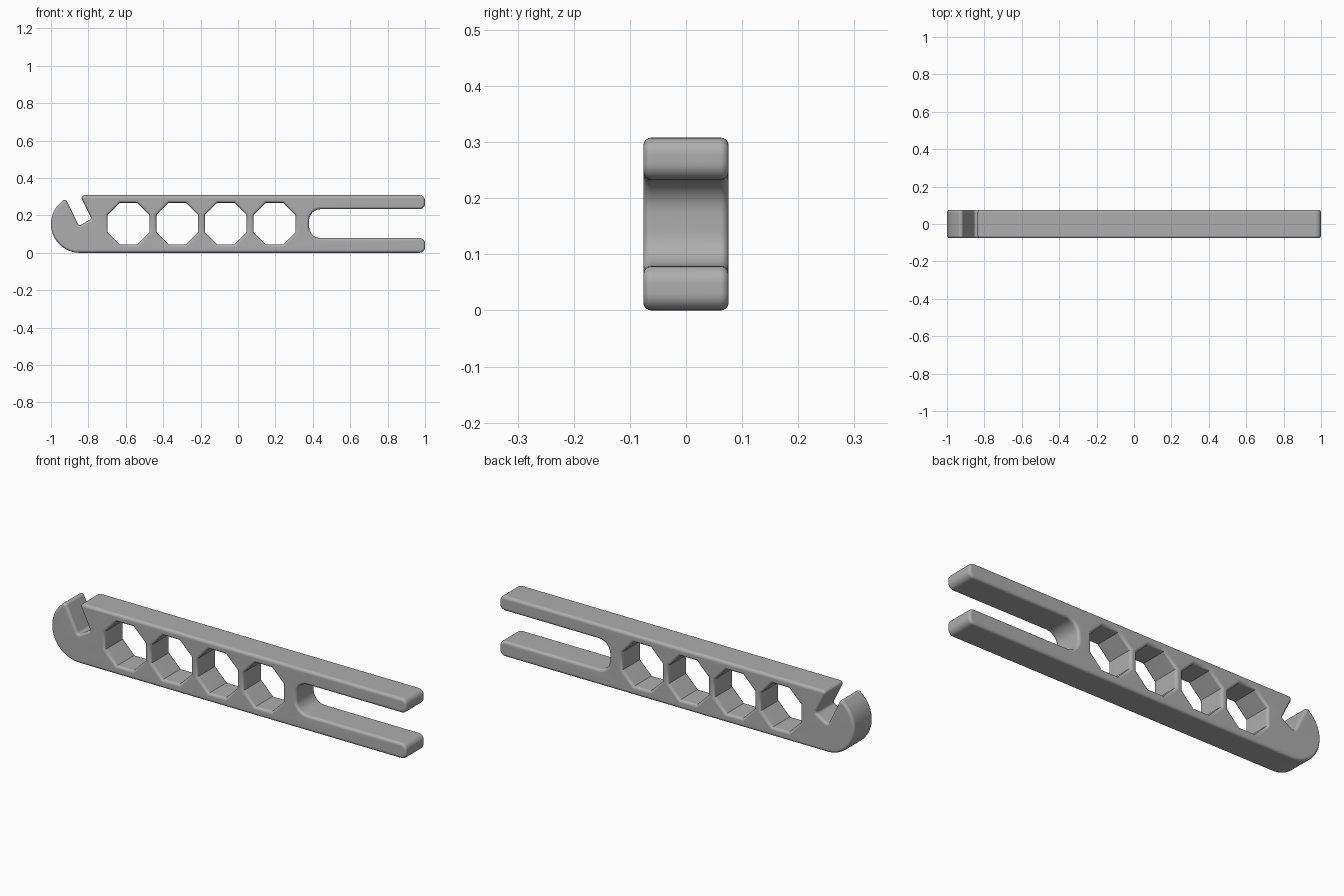
import bpy
from math import cos, sin, tan, pi, radians
from mathutils import Vector

cube = bpy.data.objects.get("Cube")
if cube:
    bpy.data.objects.remove(cube, do_unlink=True)

HEIGHT, THICK, BEVEL = 0.308, 0.152, 0.014
MID = HEIGHT / 2


def rounded(corners, steps=6):
    """Turn (x, z, radius) corners into a path with rounded corners."""
    path = []
    for i, (x, z, r) in enumerate(corners):
        p = Vector((x, z))
        if r == 0:
            path.append(p)
            continue
        a = (Vector(corners[i - 1][:2]) - p).normalized()
        b = (Vector(corners[(i + 1) % len(corners)][:2]) - p).normalized()
        half = a.angle(b) / 2
        centre = p + (a + b).normalized() * r / sin(half)
        start = p + a * r / tan(half) - centre
        end = p + b * r / tan(half) - centre
        sweep = start.angle(end)
        for k in range(steps + 1):
            t = k / steps
            path.append(centre + (start * sin((1 - t) * sweep)
                                  + end * sin(t * sweep)) / sin(sweep))
    return path


def add_outline(curve, points):
    spline = curve.splines.new("POLY")
    spline.points.add(len(points) - 1)
    for sp, p in zip(spline.points, points):
        sp.co = (p[0], p[1], 0, 1)
    spline.use_cyclic_u = True


# Round hook end, running from below its tip down to the underside
hook = [(MID * cos(a) - 1 + MID, MID + MID * sin(a), 0)
        for a in (radians(135 + 5 * k) for k in range(28))]

# Outline: hook, forked end with its slot, top edge and slanted notch
outline = rounded(hook + [
    (1, 0, 0.03), (1, 0.079, 0.03), (0.38, 0.079, 0.06),
    (0.38, 0.233, 0.06), (1, 0.233, 0.03), (1, HEIGHT, 0.03),
    (-0.845, HEIGHT, 0.015), (-0.783, 0.183, 0.012),
    (-0.85, 0.143, 0.012), (-0.923, 0.293, 0.015)])

curve = bpy.data.curves.new("wrench_body", "CURVE")
curve.dimensions = "2D"
curve.fill_mode = "BOTH"
curve.extrude = THICK / 2 - BEVEL
curve.bevel_depth = BEVEL
curve.bevel_resolution = 3
curve.offset = -BEVEL
add_outline(curve, outline)

# Row of four octagonal holes
for n in range(4):
    cx, r = -0.585 + 0.26 * n, 0.1115 / cos(pi / 8)
    add_outline(curve, [(cx + r * cos(pi / 8 + k * pi / 4),
                         MID + 0.002 + r * sin(pi / 8 + k * pi / 4)) for k in range(8)])

body = bpy.data.objects.new("wrench_body", curve)
bpy.context.collection.objects.link(body)
body.rotation_euler.x = pi / 2
bpy.ops.object.select_all(action="DESELECT")
body.select_set(True)
bpy.context.view_layer.objects.active = body
bpy.ops.object.convert(target="MESH")
body = bpy.context.object
bpy.ops.object.transform_apply(location=False, rotation=True, scale=False)

# Weld the caps to the rim
bpy.ops.object.mode_set(mode="EDIT")
bpy.ops.mesh.select_all(action="SELECT")
bpy.ops.mesh.remove_doubles(threshold=0.0002)
bpy.ops.mesh.normals_make_consistent(inside=False)
bpy.ops.object.mode_set(mode="OBJECT")
bpy.ops.object.shade_smooth_by_angle(angle=radians(35))

# Keep the broad faces flat beside the rounded rims
flat = body.modifiers.new("flat_faces", "WEIGHTED_NORMAL")
flat.keep_sharp = True

# Plain grey finish
grey = bpy.data.materials.new("mid_grey")
grey.use_nodes = True
colour = (0.42, 0.42, 0.42, 1)
grey.diffuse_color = colour
grey.node_tree.nodes["Principled BSDF"].inputs["Base Color"].default_value = colour
body.data.materials.clear()
body.data.materials.append(grey)
